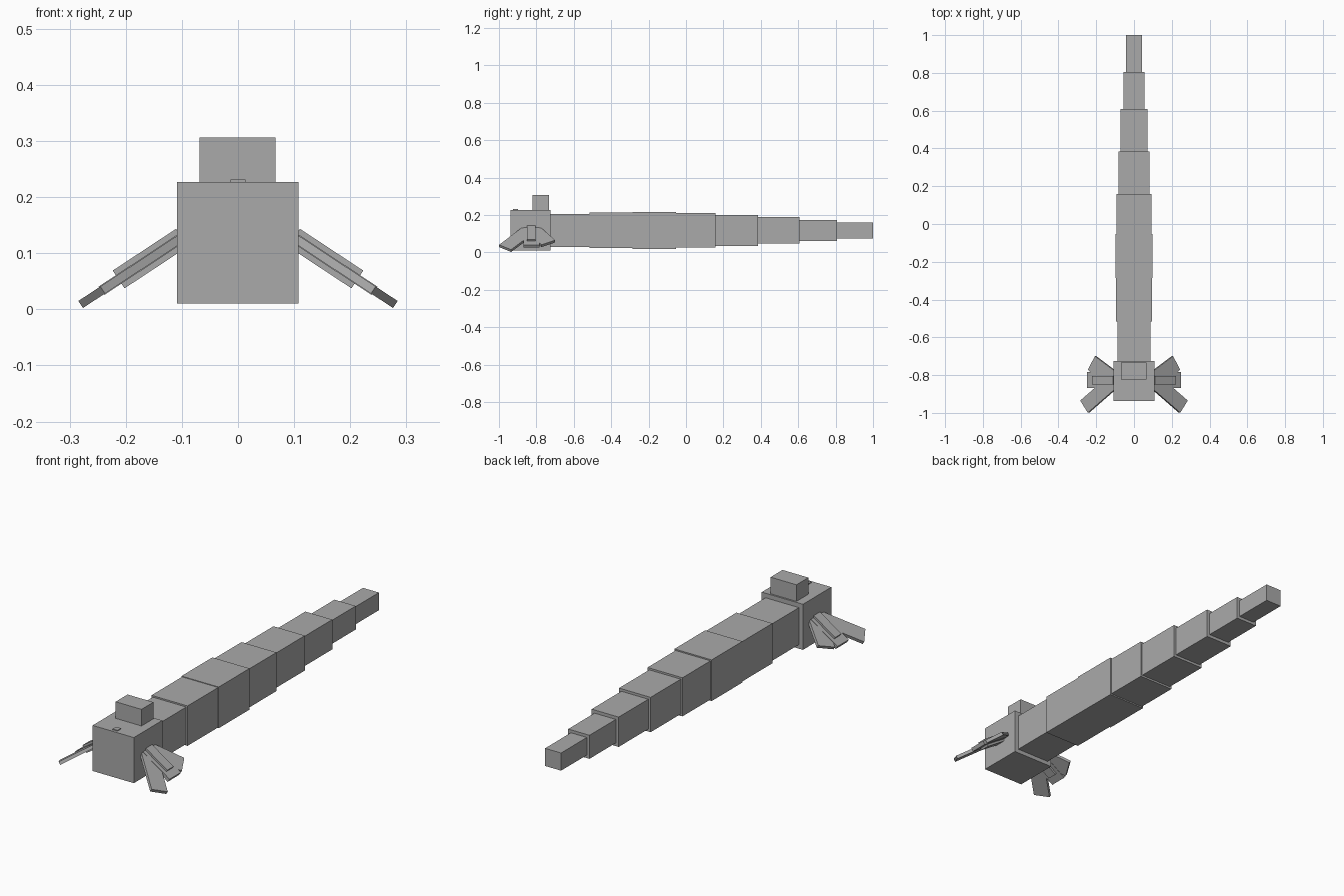
import bpy
from math import radians, cos, sin
from mathutils import Matrix, Vector

if "Cube" in bpy.data.objects:
    bpy.data.objects.remove(bpy.data.objects["Cube"])

grey = bpy.data.materials.new("plain grey")
grey.use_nodes = True
colour = (0.4, 0.4, 0.4, 1)
grey.diffuse_color = colour
grey.node_tree.nodes["Principled BSDF"].inputs["Base Color"].default_value = colour


def box(name, lo, hi, matrix=Matrix()):
    """Box between two corners, its mesh moved by a matrix."""
    bpy.ops.mesh.primitive_cube_add(size=1)
    ob = bpy.context.object
    ob.name = ob.data.name = name
    lo, hi = Vector(lo), Vector(hi)
    fit = Matrix.Translation((lo + hi) / 2) @ Matrix.Diagonal((*(hi - lo), 1))
    ob.data.transform(matrix @ fit)
    ob.data.materials.append(grey)
    return ob


# Head with the raised block and the small nose plate
box("head", (-0.109, -0.938, 0.01), (0.108, -0.724, 0.227))
box("head_block", (-0.069, -0.822, 0.22), (0.067, -0.732, 0.306))
box("nose_plate", (-0.013, -0.925, 0.22), (0.013, -0.898, 0.231))

# Square body segments, swelling and then tapering to the tail
ends = [-0.73, -0.515, -0.285, -0.053, 0.158, 0.385, 0.608, 0.806, 1.0]
halves = [0.088, 0.095, 0.098, 0.092, 0.083, 0.071, 0.056, 0.042]
axis = 0.1175
for i, h in enumerate(halves):
    box(f"body_segment_{i + 1}", (-h, ends[i], axis - h), (h, ends[i + 1], axis + h))

# Fins: three fanned plates and a thick rib, sloping down on each side
slope = Matrix.Translation((0.1, -0.827, 0.1275)) @ Matrix.Rotation(radians(33.4), 4, "Y")
fins = [("front_fin", -36, 0.238, 0.08, 0.015),
        ("middle_fin", 0, 0.172, 0.085, 0.018),
        ("rear_fin", 32, 0.172, 0.085, 0.015),
        ("fin_rib", 0, 0.135, 0.047, 0.038)]
for name, fan, length, width, thick in fins:
    for side, sign in (("left", 1), ("right", -1)):
        place = slope @ Matrix.Rotation(radians(fan), 4, "Z")
        fin = box(f"{side}_{name}", (0, -width / 2, -thick / 2), (length, width / 2, thick / 2), place)
        if sign < 0:
            fin.data.transform(Matrix.Diagonal((-1, 1, 1, 1)))
            fin.data.flip_normals()
